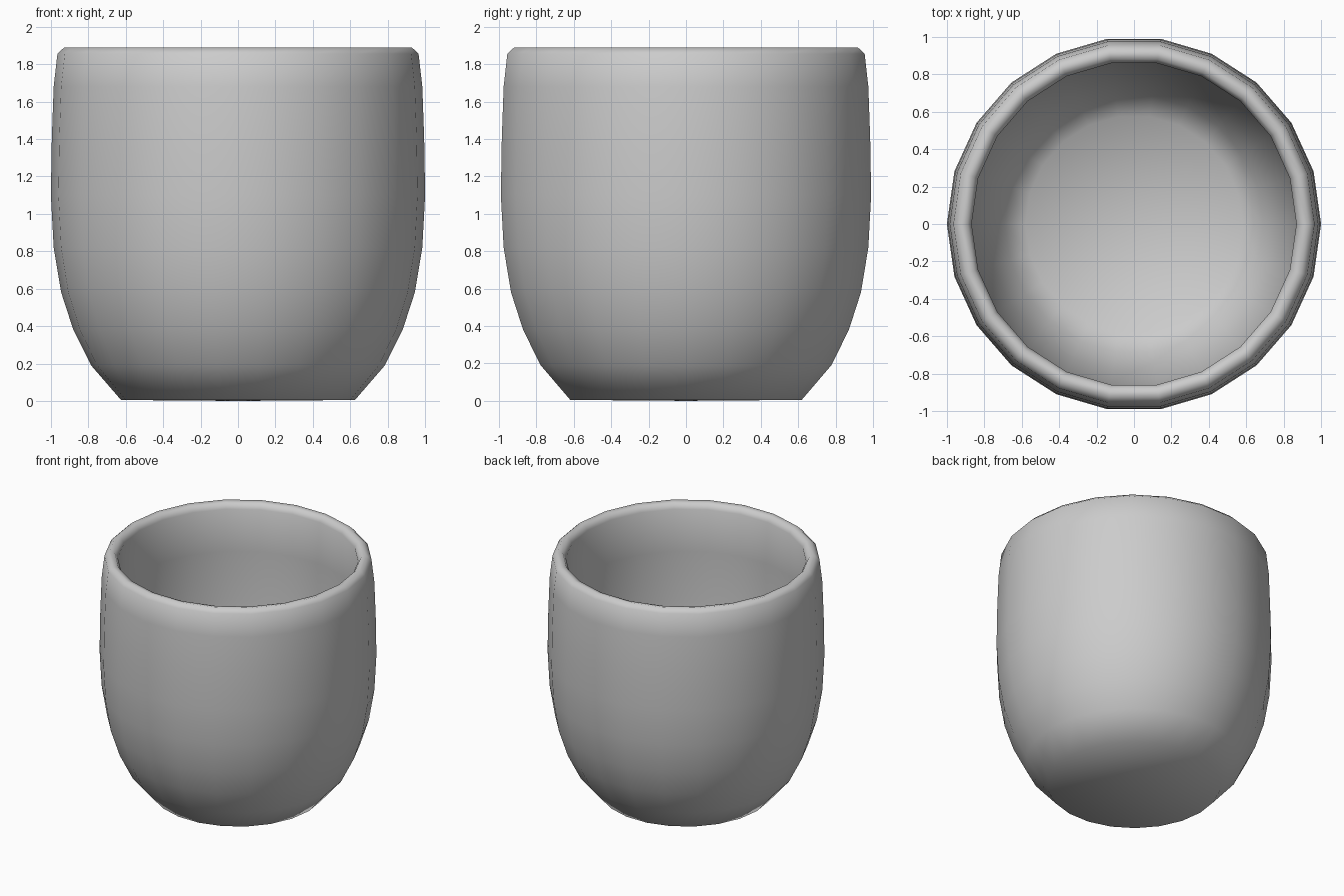
import bpy, bmesh, math

if "Cube" in bpy.data.objects:
    bpy.data.objects.remove(bpy.data.objects["Cube"])

SIDES = 22

# Profile (radius, height): outer wall upwards, over the rim, down the inside
profile = [
    (0.625, 0.005), (0.785, 0.19), (0.88, 0.38), (0.945, 0.58), (0.985, 0.82),
    (1.0, 1.1), (0.995, 1.4), (0.985, 1.68), (0.965, 1.855),
    (0.93, 1.888), (0.89, 1.88), (0.868, 1.84),
    (0.878, 1.5), (0.885, 1.1), (0.86, 0.75), (0.79, 0.43), (0.69, 0.21), (0.58, 0.11),
]

bm = bmesh.new()
rings = []
for r, z in profile:
    rings.append([bm.verts.new((r * math.cos(2 * math.pi * i / SIDES),
                                r * math.sin(2 * math.pi * i / SIDES), z))
                  for i in range(SIDES)])

# Walls
for a, b in zip(rings, rings[1:]):
    for i in range(SIDES):
        j = (i + 1) % SIDES
        bm.faces.new((a[i], a[j], b[j], b[i]))

# Underside and inner floor as fans
for ring, z, flip in ((rings[0], 0.0, True), (rings[-1], 0.095, False)):
    c = bm.verts.new((0, 0, z))
    for i in range(SIDES):
        tri = (ring[i], ring[(i + 1) % SIDES], c)
        bm.faces.new(tri[::-1] if flip else tri)

bmesh.ops.recalc_face_normals(bm, faces=bm.faces)
for f in bm.faces:
    f.smooth = True

mesh = bpy.data.meshes.new("cup")
bm.to_mesh(mesh)
bm.free()
cup = bpy.data.objects.new("cup", mesh)
bpy.context.collection.objects.link(cup)
